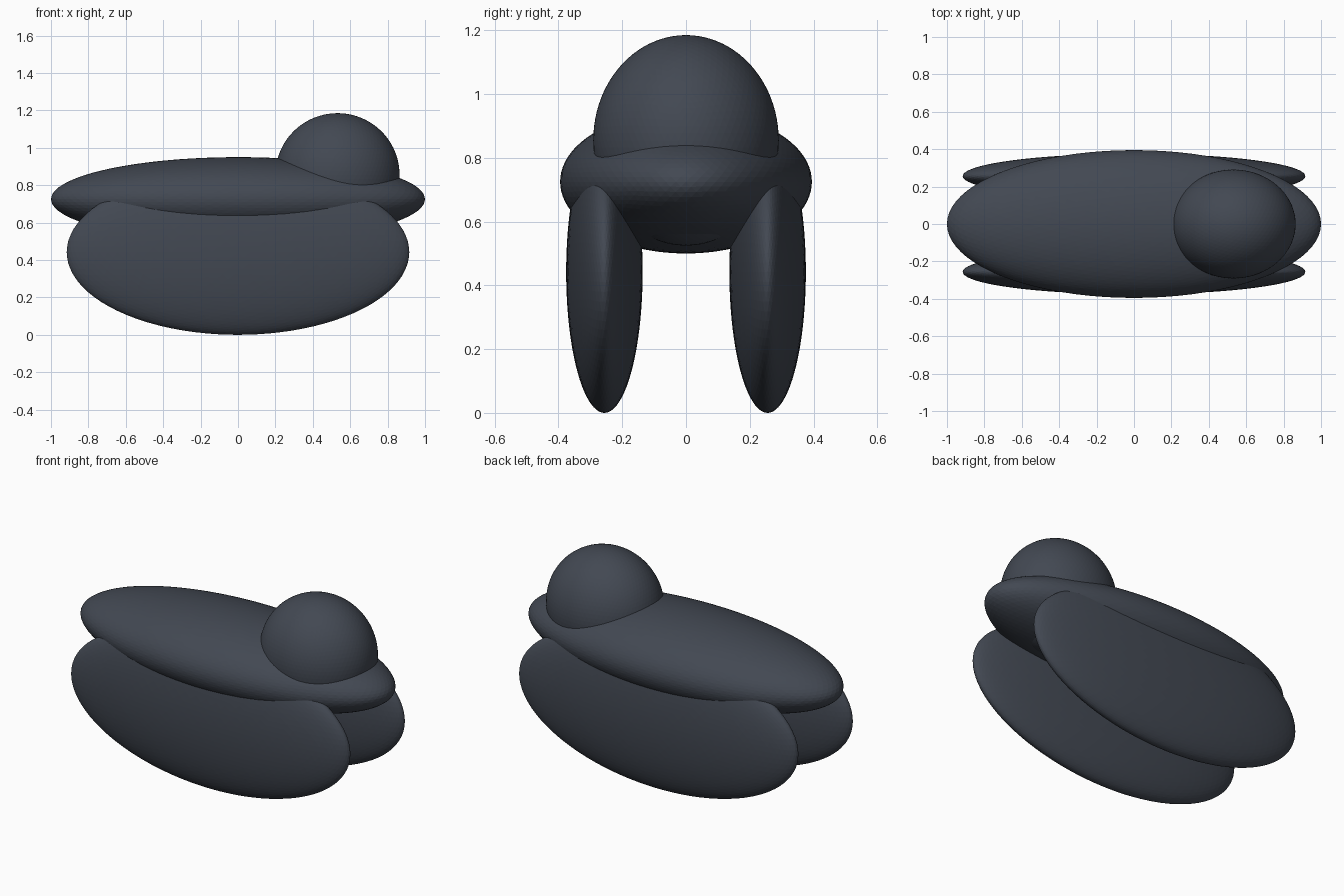
import bpy

cube = bpy.data.objects.get("Cube")
if cube:
    bpy.data.objects.remove(cube, do_unlink=True)

# One dark slate colour for every part
slate = bpy.data.materials.new("dark_slate")
slate.use_nodes = True
colour = (0.055, 0.065, 0.085, 1)
slate.diffuse_color = colour
slate.node_tree.nodes["Principled BSDF"].inputs["Base Color"].default_value = colour


def ellipsoid(name, centre, radii):
    bpy.ops.mesh.primitive_ico_sphere_add(subdivisions=5, radius=1, location=centre)
    part = bpy.context.object
    part.name = name
    part.scale = radii
    bpy.ops.object.transform_apply(location=False, rotation=False, scale=True)
    bpy.ops.object.shade_flat()
    part.data.materials.append(slate)
    return part


# Long flattened hull
ellipsoid("body", (0, 0, 0.725), (1, 0.395, 0.225))

# Domed cabin set towards one end, its underside just showing through the hull
ellipsoid("dome", (0.532, 0, 0.855), (0.332, 0.291, 0.33))

# Matching upright side floats
for side, y in (("front", -0.256), ("back", 0.256)):
    ellipsoid(side + "_float", (0, y, 0.442), (0.916, 0.12, 0.442))
